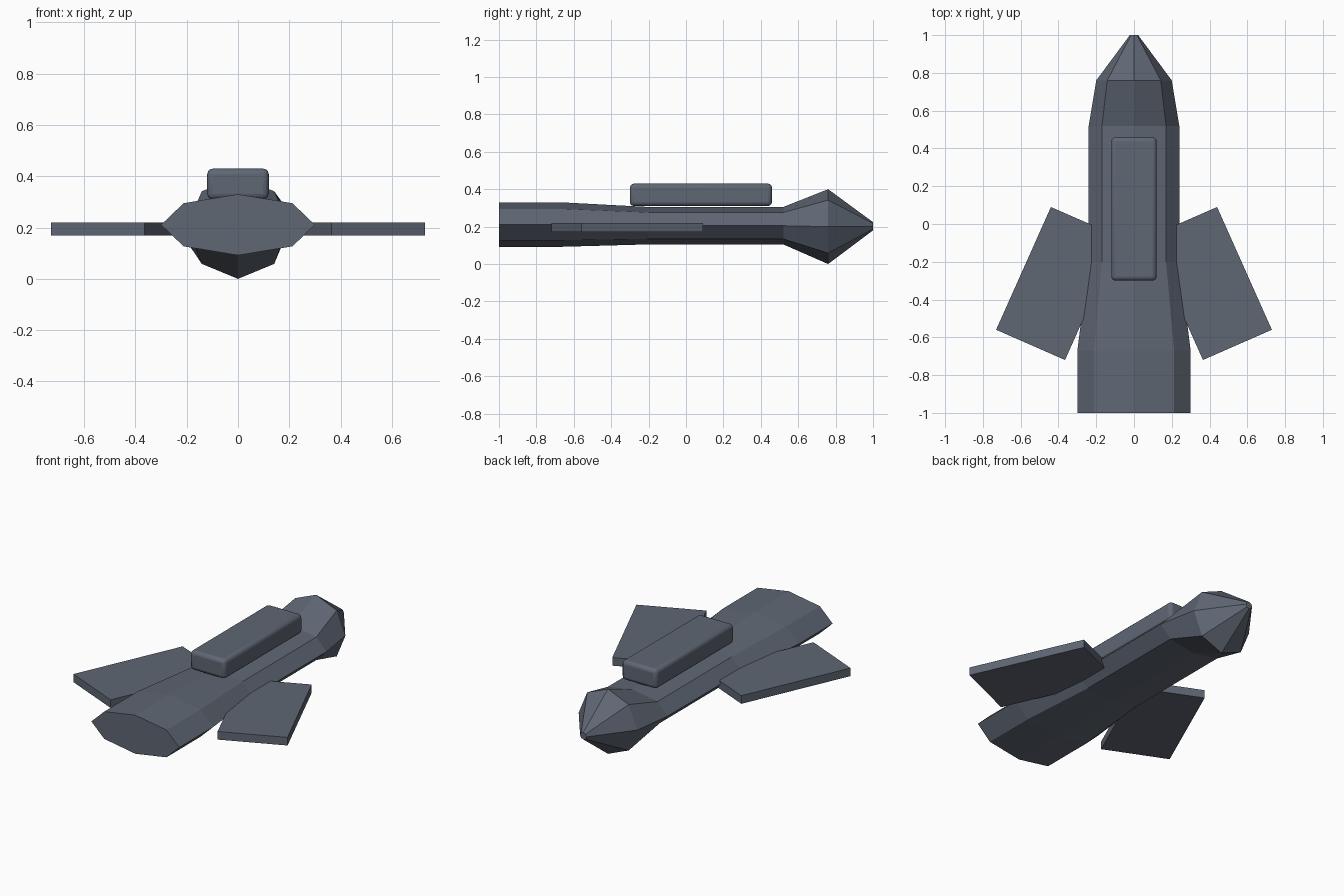
import bpy, bmesh, math
from mathutils import Vector

if "Cube" in bpy.data.objects:
    bpy.data.objects.remove(bpy.data.objects["Cube"])

hull_grey = bpy.data.materials.new("slate_grey")
hull_grey.diffuse_color = (0.115, 0.135, 0.175, 1)
hull_grey.use_nodes = True
hull_grey.node_tree.nodes["Principled BSDF"].inputs["Base Color"].default_value = hull_grey.diffuse_color


def add_object(name, bm):
    bmesh.ops.recalc_face_normals(bm, faces=bm.faces)
    mesh = bpy.data.meshes.new(name)
    bm.to_mesh(mesh)
    bm.free()
    mesh.materials.append(hull_grey)
    obj = bpy.data.objects.new(name, mesh)
    bpy.context.collection.objects.link(obj)
    return obj


# Fuselage: eight-sided elliptical sections (y, half width, half height, centre z)
SECTIONS = [
    (-1.00, 0.30, 0.119, 0.211),
    (-0.67, 0.30, 0.119, 0.211),
    (-0.20, 0.24, 0.100, 0.205),
    (0.52, 0.24, 0.100, 0.205),
    (0.76, 0.20, 0.200, 0.200),
    (1.00, 0.022, 0.022, 0.202),
]
bm = bmesh.new()
rings = []
for y, rx, rz, zc in SECTIONS:
    rings.append([bm.verts.new((rx * math.cos(i * math.pi / 4), y,
                                zc + rz * math.sin(i * math.pi / 4)))
                  for i in range(8)])
for a, b in zip(rings, rings[1:]):
    for i in range(8):
        j = (i + 1) % 8
        bm.faces.new((a[i], a[j], b[j], b[i]))
bm.faces.new(rings[0])
bm.faces.new(rings[-1])
add_object("fuselage", bm)

# Wings: swept rectangular slabs, mirrored across x
WING = [(0.075, -0.07), (0.44, 0.09), (0.73, -0.56), (0.365, -0.72)]
for side, name in ((1, "right_wing"), (-1, "left_wing")):
    bm = bmesh.new()
    base = bm.faces.new([bm.verts.new((side * x, y, 0.17)) for x, y in WING])
    top = bmesh.ops.extrude_face_region(bm, geom=[base], use_keep_orig=True)
    bmesh.ops.translate(bm, vec=(0, 0, 0.05),
                        verts=[g for g in top["geom"] if isinstance(g, bmesh.types.BMVert)])
    add_object(name, bm)

# Dorsal pod: long box with rounded edges
bm = bmesh.new()
bmesh.ops.create_cube(bm, size=1)
bmesh.ops.scale(bm, vec=Vector((0.24, 0.76, 0.12)), verts=bm.verts)
bmesh.ops.translate(bm, vec=(0, 0.08, 0.37), verts=bm.verts)
pod = add_object("dorsal_pod", bm)
bevel = pod.modifiers.new("rounded_edges", 'BEVEL')
bevel.width = 0.022
bevel.segments = 3
bpy.context.view_layer.objects.active = pod
pod.select_set(True)
bpy.ops.object.shade_smooth_by_angle(angle=math.radians(35))
